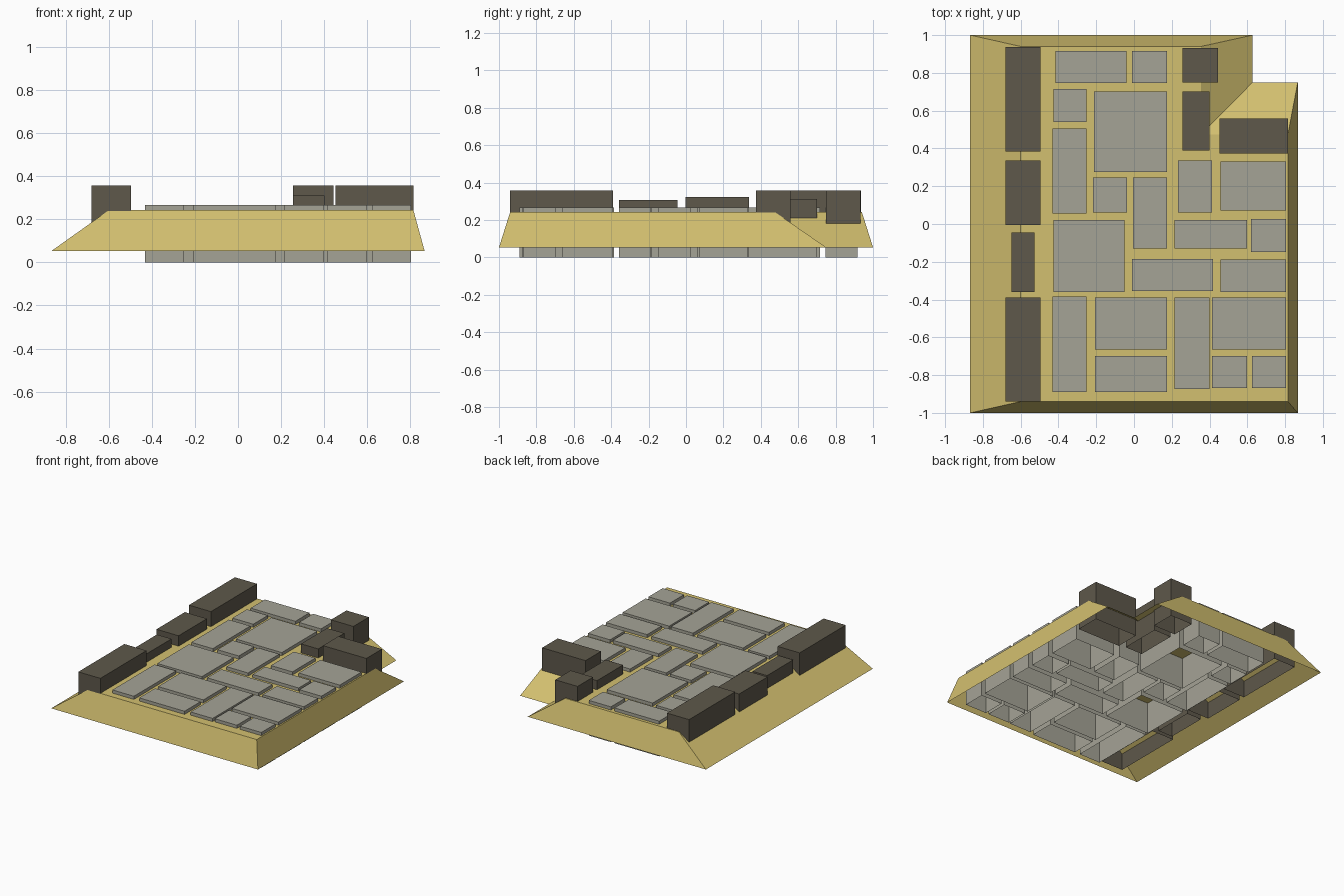
import bpy, bmesh


def material(name, rgb):
    m = bpy.data.materials.new(name)
    m.diffuse_color = (*rgb, 1)
    return m


SAND = material("sand", (0.65, 0.525, 0.16))
STONE = material("pale stone", (0.375, 0.367, 0.305))
DARK = material("dark stone", (0.112, 0.098, 0.070))


def finish(name, bm, mat):
    me = bpy.data.meshes.new(name)
    bm.to_mesh(me)
    bm.free()
    me.materials.append(mat)
    ob = bpy.data.objects.new(name, me)
    bpy.context.collection.objects.link(ob)


# Hollow block without an underside
def block(name, x0, x1, y0, y1, z0, z1, mat):
    bm = bmesh.new()
    bmesh.ops.create_cube(bm, size=1)
    underside = [f for f in bm.faces if f.calc_center_median().z < -0.4]
    bmesh.ops.delete(bm, geom=underside, context='FACES')
    for v in bm.verts:
        v.co.x = (x1 if v.co.x > 0 else x0) + 0.004
        v.co.y = (y1 if v.co.y > 0 else y0) - 0.004
        v.co.z = z1 if v.co.z > 0 else z0
    finish(name, bm, mat)


# Sand bed: L-shaped sloping shell, open underneath
base = [(-0.867, -1), (0.867, -1), (0.867, 0.75), (0.628, 0.75), (0.628, 1), (-0.867, 1)]
top = [(-0.6, -0.94), (0.815, -0.94), (0.815, 0.475), (0.355, 0.475), (0.355, 0.94), (-0.6, 0.94)]
bm = bmesh.new()
lower = [bm.verts.new((x, y, 0.053)) for x, y in base]
upper = [bm.verts.new((x, y, 0.243)) for x, y in top]
for i in range(len(base)):
    j = (i + 1) % len(base)
    bm.faces.new((lower[i], lower[j], upper[j], upper[i]))
bm.faces.new(upper)
finish("sand_bed", bm, SAND)

# Paving slabs: x0, x1, y0, y1
slabs = [
    (-.42, -.045, .75, .92), (-.015, .17, .75, .92), (-.43, -.255, .545, .72),
    (-.215, .17, .28, .705), (-.435, -.255, .06, .51), (-.22, -.04, .065, .25),
    (-.01, .17, -.125, .25), (.23, .41, .065, .34), (.455, .80, .075, .335),
    (-.43, -.055, -.355, .025), (.21, .595, -.125, .025), (.615, .80, -.145, .03),
    (-.015, .415, -.35, -.18), (.455, .80, -.355, -.185), (-.435, -.255, -.885, -.38),
    (-.21, .17, -.66, -.385), (-.21, .17, -.885, -.695), (.21, .395, -.87, -.385),
    (.41, .80, -.66, -.385), (.41, .595, -.865, -.695), (.62, .80, -.865, -.695),
]
for i, s in enumerate(slabs):
    block(f"paving_slab_{i + 1}", *s, 0, 0.267, STONE)

# Kerb stones: x0, x1, y0, y1, z0, z1
kerbs = [
    (-.685, -.5, .388, .94, .057, .357), (-.685, -.5, 0, .34, .057, .322),
    (-.652, -.53, -.355, -.042, .057, .307), (-.685, -.5, -.937, -.385, .057, .357),
    (.252, .44, .752, .937, .057, .357), (.252, .397, .393, .705, .057, .312),
    (.448, .812, .377, .562, .057, .357),
]
for i, k in enumerate(kerbs):
    block(f"kerb_stone_{i + 1}", *k, DARK)
